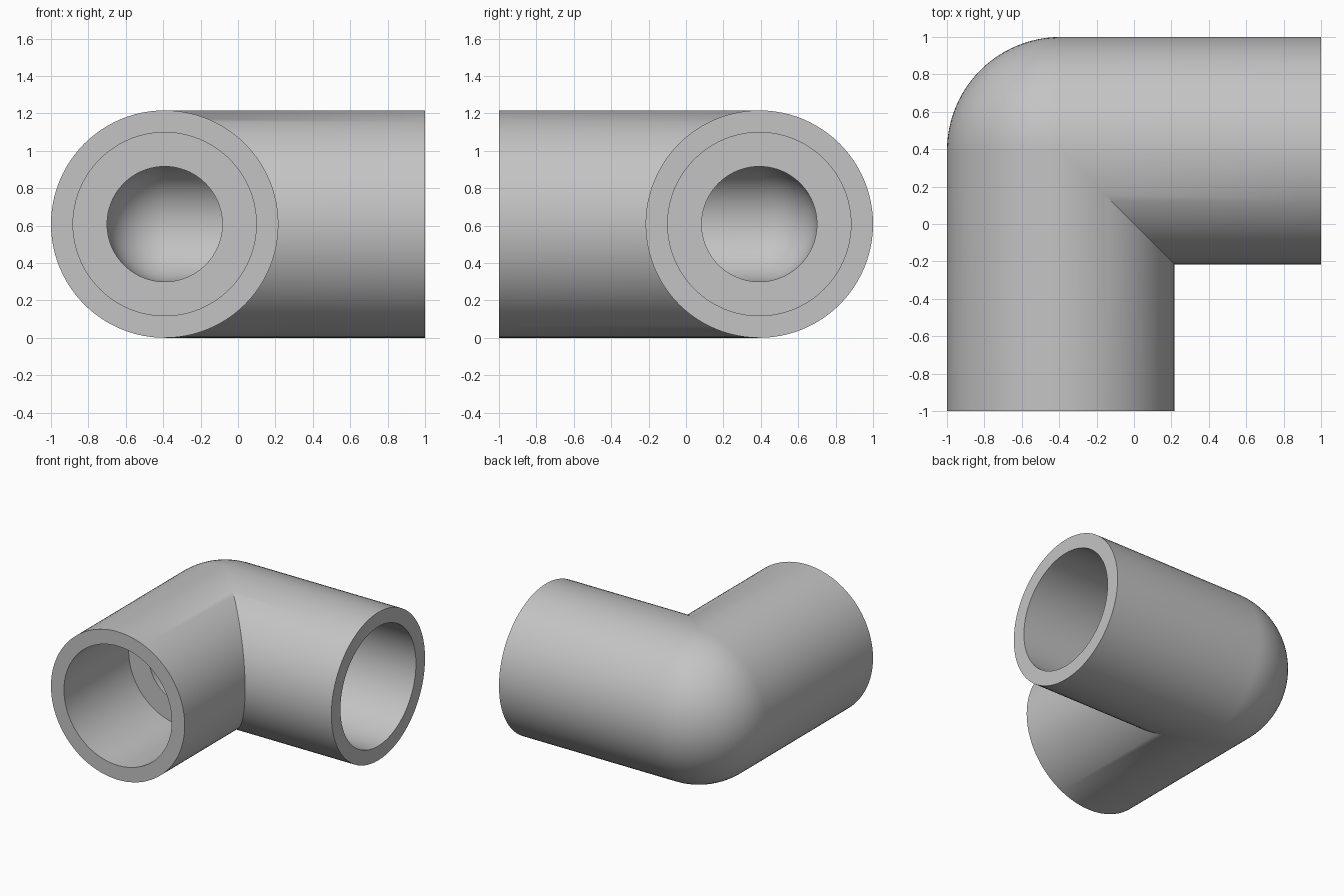
import bpy, bmesh
from math import cos, sin, pi

if "Cube" in bpy.data.objects:
    bpy.data.objects.remove(bpy.data.objects["Cube"])

OUTER, SOCKET, BORE = 0.608, 0.49, 0.308   # radii
CORNER = OUTER - 1                         # axes cross at (CORNER, -CORNER)
STEP = 0.16                                # where the sockets stop
SIDES, BEND = 96, 24
ANGLES = [2 * pi * i / SIDES for i in range(SIDES)]


def front_ring(r, d):
    """Ring round the front leg at distance d in front of the middle."""
    return [(CORNER - r * cos(a), -d, OUTER + r * sin(a)) for a in ANGLES]


def side_ring(r, d):
    """Ring round the left leg at distance d left of the middle."""
    return [(d, -CORNER + r * cos(a), OUTER + r * sin(a)) for a in ANGLES]


def bend_ring(r, t):
    """Ring in the corner: outside follows a ball, inside stays on the mitre."""
    ring = []
    for a in ANGLES:
        u = r * cos(a)
        x, y = (-u * cos(t), u * sin(t)) if u > 0 else (-u, u)
        ring.append((CORNER + x, -CORNER + y, OUTER + r * sin(a)))
    return ring


def bend(r):
    return [bend_ring(r, pi / 2 * i / BEND) for i in range(BEND + 1)]


# One closed run of rings: outside, left socket, bore, front socket
rings = [front_ring(OUTER, 1)] + bend(OUTER) + [side_ring(OUTER, 1)]
rings += [side_ring(SOCKET, 1), side_ring(SOCKET, STEP), side_ring(BORE, STEP)]
rings += bend(BORE)[::-1]
rings += [front_ring(BORE, STEP), front_ring(SOCKET, STEP), front_ring(SOCKET, 1)]

bm = bmesh.new()
loops = [[bm.verts.new(p) for p in ring] for ring in rings]
for k, ring in enumerate(loops):
    following = loops[(k + 1) % len(loops)]
    for i in range(SIDES):
        j = (i + 1) % SIDES
        bm.faces.new((ring[i], ring[j], following[j], following[i]))
bmesh.ops.remove_doubles(bm, verts=bm.verts[:], dist=0.0001)
bmesh.ops.recalc_face_normals(bm, faces=bm.faces[:])
mesh = bpy.data.meshes.new("pipe_elbow")
bm.to_mesh(mesh)
bm.free()

elbow = bpy.data.objects.new("pipe_elbow", mesh)
bpy.context.collection.objects.link(elbow)

# Plain grey
grey = bpy.data.materials.new("grey")
grey.use_nodes = True
colour = (0.55, 0.55, 0.55, 1)
grey.diffuse_color = colour
grey.node_tree.nodes["Principled BSDF"].inputs["Base Color"].default_value = colour
mesh.materials.append(grey)

bpy.ops.object.select_all(action="DESELECT")
elbow.select_set(True)
bpy.context.view_layer.objects.active = elbow
bpy.ops.object.shade_smooth_by_angle(angle=pi / 6)
